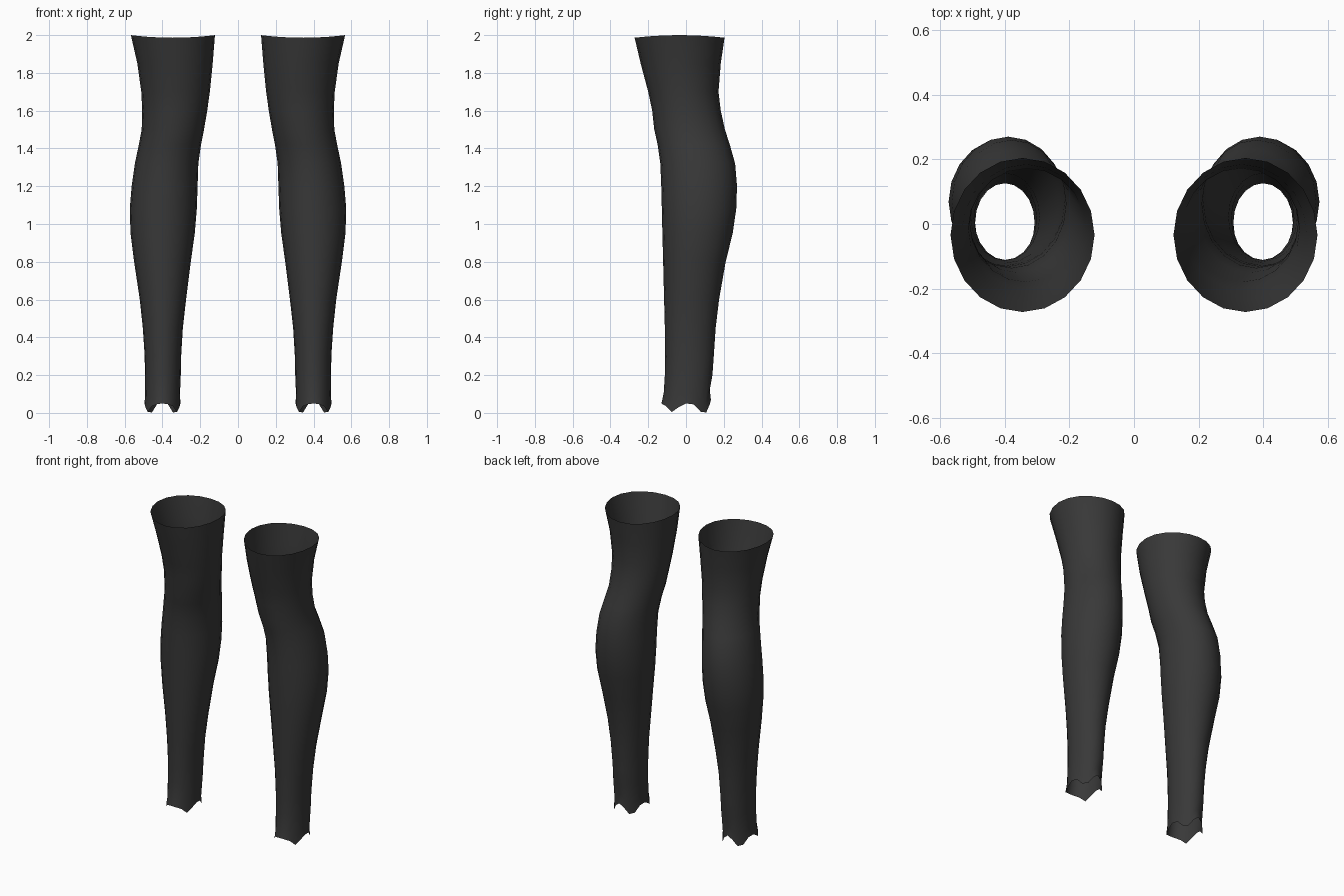
import bpy
import bmesh
from math import sin, cos, pi

cube = bpy.data.objects.get("Cube")
if cube:
    bpy.data.objects.remove(cube, do_unlink=True)

SIDES = 20

# Leg sections: height, inner x, outer x, front y, back y
SECTIONS = [
    (.2, .303, .493, -.112, .14),
    (.3, .301, .494, -.111, .147),
    (.45, .292, .504, -.112, .157),
    (.6, .275, .52, -.116, .175),
    (.8, .25, .55, -.121, .21),
    (.95, .229, .569, -.125, .247),
    (1.08, .218, .573, -.128, .266),
    (1.2, .214, .563, -.131, .27),
    (1.32, .21, .546, -.136, .26),
    (1.42, .196, .525, -.15, .232),
    (1.5, .18, .51, -.168, .206),
    (1.6, .163, .507, -.179, .184),
    (1.7, .149, .512, -.2, .172),
    (1.85, .134, .533, -.24, .184),
    (2, .122, .567, -.272, .204),
]
# Scalloped ankle hem heights, from the front round to the back
HEM = [.05, .046, .035, .004, .03, .05, .045, .006, .002, .045, .068]


def dark_fabric():
    mat = bpy.data.materials.new("dark grey fabric")
    mat.use_nodes = True
    colour = (.04, .04, .04, 1)
    mat.diffuse_color = colour
    mat.node_tree.nodes["Principled BSDF"].inputs["Base Color"].default_value = colour
    return mat


def ring(bm, side, x0, x1, y0, y1, height):
    """Oval ring of vertices; height gives z for each step round from the front."""
    verts = []
    for i in range(SIDES):
        a = 2 * pi * i / SIDES
        x = (x0 + x1) / 2 + sin(a) * (x1 - x0) / 2
        y = (y0 + y1) / 2 - cos(a) * (y1 - y0) / 2
        verts.append(bm.verts.new((side * x, y, height(i))))
    return verts


def build_stocking(name, side, mat):
    bm = bmesh.new()

    def hem(i):
        return HEM[min(i, SIDES - i)]

    # Flared hem and the pinched crease just above it
    rings = [
        ring(bm, side, .305, .495, -.13, .132, hem),
        ring(bm, side, .307, .491, -.118, .126, lambda i: hem(i) + .055),
    ]
    # Calf, knee and thigh; the top rim dips at the front and back
    for z, x0, x1, y0, y1 in SECTIONS:
        dip = .014 if z == 2 else 0
        rings.append(ring(bm, side, x0, x1, y0, y1,
                          lambda i: z - dip * cos(2 * pi * i / SIDES) ** 2))
    for low, high in zip(rings, rings[1:]):
        for i in range(SIDES):
            j = (i + 1) % SIDES
            face = [low[i], low[j], high[j], high[i]]
            bm.faces.new(face if side > 0 else face[::-1])
    mesh = bpy.data.meshes.new(name)
    bm.to_mesh(mesh)
    bm.free()
    mesh.materials.append(mat)
    mesh.shade_smooth()
    obj = bpy.data.objects.new(name, mesh)
    bpy.context.collection.objects.link(obj)


fabric = dark_fabric()
build_stocking("left_stocking", 1, fabric)
build_stocking("right_stocking", -1, fabric)
